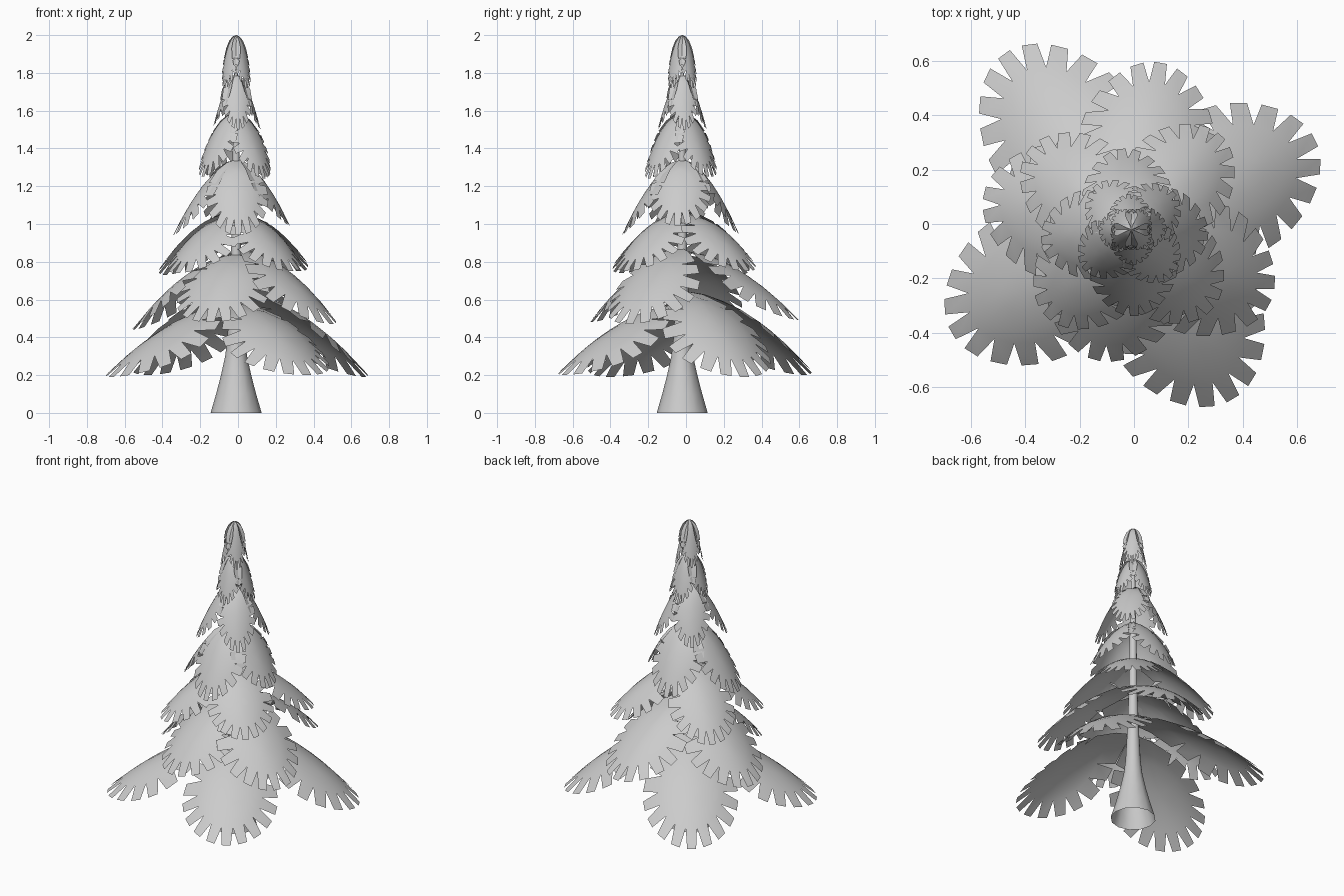
import bpy, bmesh, math
from mathutils import Vector

if "Cube" in bpy.data.objects:
    bpy.data.objects.remove(bpy.data.objects["Cube"])

CX, CY = -0.01, -0.02          # trunk axis

grey = bpy.data.materials.new("plain_grey")
grey.diffuse_color = (0.6, 0.6, 0.6, 1)
grey.use_nodes = True
grey.node_tree.nodes["Principled BSDF"].inputs["Base Color"].default_value = grey.diffuse_color


def finish(bm, name, angle):
    me = bpy.data.meshes.new(name)
    bm.to_mesh(me)
    bm.free()
    ob = bpy.data.objects.new(name, me)
    bpy.context.collection.objects.link(ob)
    me.materials.append(grey)
    bpy.ops.object.select_all(action='DESELECT')
    ob.select_set(True)
    bpy.context.view_layer.objects.active = ob
    bpy.ops.object.shade_smooth_by_angle(angle=math.radians(angle))
    return ob


# Trunk: flared open foot tapering to a thin stem
bm = bmesh.new()
SIDES = 12
rings = []
for z, r in [(0, .135), (.1, .106), (.2, .08), (.3, .058), (.4, .046),
             (.6, .036), (.9, .025), (1.3, .02), (1.9, .008)]:
    rings.append([bm.verts.new((CX + r * math.cos(2 * math.pi * i / SIDES),
                                CY + r * math.sin(2 * math.pi * i / SIDES), z))
                  for i in range(SIDES)])
for a, b in zip(rings, rings[1:]):
    for i in range(SIDES):
        j = (i + 1) % SIDES
        bm.faces.new((a[i], a[j], b[j], b[i]))
finish(bm, "trunk", 40)


# Frond: an arched blade, a plain wedge at the stem and blunt teeth round the rim
def frond(bm, angle, length, top, bottom, half_w, toothed):
    drop, p = top - bottom, 1.75
    ca, sa = math.cos(angle), math.sin(angle)

    def place(phi, s):
        c, q = math.cos(phi), math.sin(phi)
        if c > 0:
            t, lat = .56 + .44 * c * s, half_w * q * s
        else:
            t, lat = .56 + .56 * c * s, half_w * math.copysign(abs(q) ** 1.8, q) * s
        u = max(t, 0) ** .85
        r, z = length * u, top - drop * u ** p
        # sag the sides along the blade's normal
        n = Vector((drop * p * u ** (p - 1), length)).normalized()
        sag = .36 * lat * lat / half_w
        r, z = r - n.x * sag, z - n.y * sag
        return bm.verts.new((CX + r * ca - lat * sa, CY + r * sa + lat * ca, z))

    N = 18
    step = 2 * math.pi / N
    mid = place(0, 0)
    loops = [[place((i - .5) * step, s) for i in range(N)] for s in (.25, .5, .68)]
    for i in range(N):
        j = (i + 1) % N
        bm.faces.new((mid, loops[0][i], loops[0][j]))
        for a, b in zip(loops, loops[1:]):
            bm.faces.new((a[i], b[i], b[j], a[j]))
        # one tooth per sector, sectors at the stem are filled
        h = .5 if min(i, N - i) > toothed else .27
        o1 = place((i - h) * step, 1)
        o2 = place((i + h) * step, 1)
        if i == N // 2:      # stem point
            bm.faces.new((loops[-1][i], o1, place(math.pi, 1), o2, loops[-1][j]))
        else:
            bm.faces.new((loops[-1][i], o1, o2, loops[-1][j]))
    bmesh.ops.remove_doubles(bm, verts=bm.verts, dist=1e-5)


# Tiers: (half width, teeth per side, [(direction in degrees, reach, top z, tip z) ...])
tiers = [
    (.285, 6, [(26, .755, .645, .19), (126, .80, .645, .2), (210, .765, .58, .19), (301, .73, .58, .2)]),
    (.25, 6, [(80, .625, .86, .49), (166, .56, .84, .44), (254, .50, .84, .48), (331, .58, .87, .47)]),
    (.20, 6, [(46, .48, 1.06, .75), (142, .48, 1.07, .73), (226, .45, 1.05, .74), (314, .42, 1.06, .75)]),
    (.165, 5, [(97, .30, 1.34, .95), (187, .335, 1.33, .94), (272, .32, 1.34, .94), (355, .285, 1.34, .99)]),
    (.115, 5, [(40, .21, 1.59, 1.25), (130, .21, 1.59, 1.25), (220, .23, 1.59, 1.25), (310, .23, 1.58, 1.24)]),
    (.08, 4, [(5, .13, 1.79, 1.5), (95, .13, 1.79, 1.5), (185, .12, 1.79, 1.52), (275, .13, 1.79, 1.5)]),
    (.06, 4, [(45, .085, 2.0, 1.72), (135, .085, 2.0, 1.72), (225, .085, 2.0, 1.72), (315, .085, 2.0, 1.72)]),
]
for k, (w, toothed, fronds) in enumerate(tiers):
    bm = bmesh.new()
    for deg, reach, top, tip in fronds:
        frond(bm, math.radians(deg), reach, top, tip, w, toothed)
    finish(bm, f"branch_tier_{k + 1}", 60)
